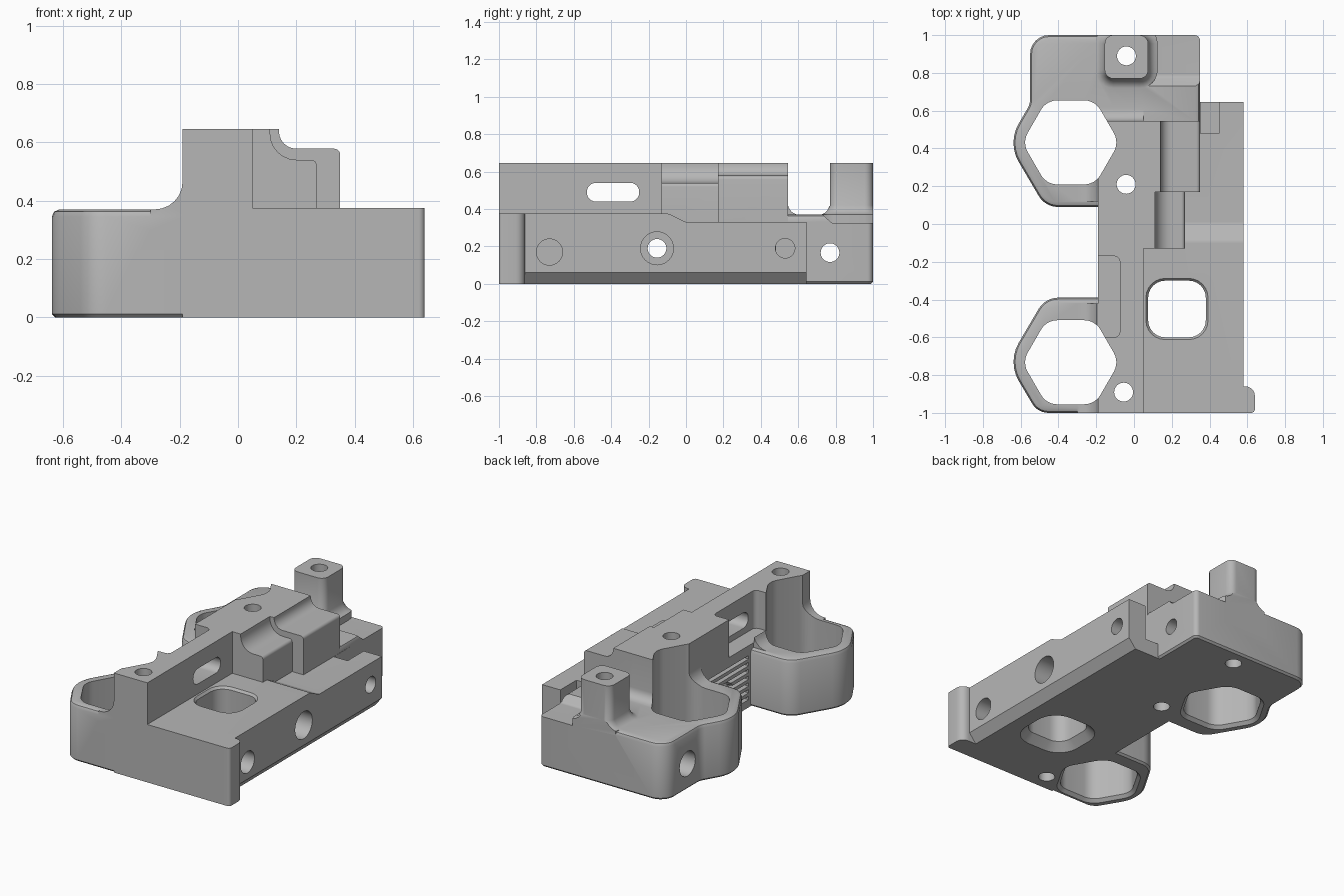
import bpy, bmesh, math
from mathutils import Vector

cube = bpy.data.objects.get("Cube")
if cube:
    bpy.data.objects.remove(cube, do_unlink=True)

grey = bpy.data.materials.new("machined grey")
grey.use_nodes = True
colour = (0.47, 0.47, 0.47, 1)
grey.diffuse_color = colour
grey.node_tree.nodes["Principled BSDF"].inputs["Base Color"].default_value = colour


def outline(corners, offset=0, steps=6):
    """Polygon offset outward, each corner (u, v, radius) rounded by an arc."""
    n = len(corners)
    pts = [Vector(c[:2]) for c in corners]
    area = sum(pts[i - 1].x * pts[i].y - pts[i].x * pts[i - 1].y for i in range(n))
    side = 1 if area > 0 else -1
    out = []
    for i, c in enumerate(corners):
        a = (pts[i] - pts[i - 1]).normalized()
        b = (pts[(i + 1) % n] - pts[i]).normalized()
        na, nb = Vector((a.y, -a.x)) * side, Vector((b.y, -b.x)) * side
        p = pts[i] + (na + nb) * offset / (1 + na.dot(nb))
        radius = c[2] if len(c) > 2 else 0
        if not radius:
            out.append(p)
            continue
        turn = a.angle_signed(b)
        convex = a.x * b.y - a.y * b.x
        grow = offset if convex * side > 0 else -offset
        r = max(radius + grow, 0.004)
        cut = r * math.tan(abs(turn) / 2)
        start = p - a * cut
        s = 1 if convex > 0 else -1
        centre = start + Vector((-a.y, a.x)) * s * r
        arm = start - centre
        for k in range(steps + 1):
            t = s * abs(turn) * k / steps
            out.append(centre + Vector((arm.x * math.cos(t) - arm.y * math.sin(t),
                                        arm.x * math.sin(t) + arm.y * math.cos(t))))
    return out


PLACE = {"z": lambda u, v, w: (u, v, w),
         "y": lambda u, v, w: (u, w, v),
         "x": lambda u, v, w: (w, u, v)}


def loft(name, corners, rings, axis="z"):
    """Stack offset copies of an outline; rings are (position, offset)."""
    bm = bmesh.new()
    loops = []
    for w, offset in rings:
        loops.append([bm.verts.new(PLACE[axis](p.x, p.y, w)) for p in outline(corners, offset)])
    n = len(loops[0])
    for low, high in zip(loops, loops[1:]):
        for i in range(n):
            j = (i + 1) % n
            bm.faces.new((low[i], low[j], high[j], high[i]))
    bm.faces.new(loops[0])
    bm.faces.new(loops[-1])
    bmesh.ops.recalc_face_normals(bm, faces=bm.faces)
    mesh = bpy.data.meshes.new(name)
    bm.to_mesh(mesh)
    bm.free()
    mesh.materials.append(grey)
    ob = bpy.data.objects.new(name, mesh)
    bpy.context.collection.objects.link(ob)
    return ob


def prism(name, corners, a, b, axis="z"):
    return loft(name, corners, [(a, 0), (b, 0)], axis)


def rect(u0, u1, v0, v1, r=0):
    return [(u0, v0, r), (u1, v0, r), (u1, v1, r), (u0, v1, r)]


def bore(u, v, r, a, b, axis):
    ring = [(u + r * math.cos(k * math.tau / 32), v + r * math.sin(k * math.tau / 32))
            for k in range(32)]
    return prism("bore", ring, a, b, axis)


def combine(body, tool, operation):
    mod = body.modifiers.new("combine", "BOOLEAN")
    mod.operation, mod.solver, mod.object = operation, "EXACT", tool
    bpy.context.view_layer.objects.active = body
    bpy.ops.object.modifier_apply(modifier=mod.name)
    bpy.data.objects.remove(tool, do_unlink=True)


def add(body, tool):
    combine(body, tool, "UNION")


def cut(body, tool):
    combine(body, tool, "DIFFERENCE")


# Rear holder with its lowered back corner
rim = [(0, -0.012), (0.012, 0), (0.345, 0), (0.362, -0.008), (0.37, -0.025)]
body = loft("bracket_body", [(0, 0.09), (-0.47, 0.09, 0.12), (-0.67, 0.43, 0.2),
                             (-0.55, 0.635, 0.1), (-0.55, 1, 0.1), (0.35, 1, 0.03),
                             (0.35, 0.3), (0, 0.3)], rim)
cut(body, prism("back_step", [(0.72, 0.38), (0.78, 0.325, 0.03), (1.1, 0.325),
                              (1.1, 0.5), (0.72, 0.5)], 0.08, 0.5, "x"))

# Front holder
add(body, loft("front_holder", [(0.02, -0.39), (-0.47, -0.39, 0.12), (-0.67, -0.73, 0.2),
                                (-0.51, -1, 0.1), (0.02, -1)], rim))

# Side block, spine and stepped shoulders
add(body, prism("side_block", [(-1, 0), (-1, 0.375), (-0.09, 0.375, 0.05), (0, 0.33, 0.05),
                               (0.645, 0.33), (0.645, 0)], -0.1, 0.58, "x"))
add(body, prism("spine", [(-1, 0), (-1, 0.645), (0.545, 0.645), (0.545, 0.37, 0.06),
                          (0.62, 0.37), (0.62, 0)], -0.19, 0.05, "x"))
for name, x0, x1, z, r, y0, y1 in (("front_shoulder", 0.11, 0.27, 0.54, 0.09, -0.13, 0.3),
                                   ("rear_shoulder", 0.14, 0.35, 0.578, 0.06, 0.17, 0.545)):
    add(body, prism(name, [(0, 0.2), (x1, 0.2), (x1, z, 0.02), (x0, z, r),
                           (x0, 0.645), (0, 0.645)], y0, y1, "y"))

# Curved fillets between spine and holders
for y0, y1 in ((-1, -0.42), (0.12, 0.54)):
    add(body, prism("fillet", [(-0.3, 0.3), (-0.3, 0.37), (-0.19, 0.37, 0.095),
                               (-0.19, 0.5), (-0.1, 0.5), (-0.1, 0.3)], y0, y1, "y"))

# Rear post with flared foot, trimmed flush at the back
add(body, loft("rear_post", rect(-0.155, 0.075, 0.77, 1, 0.045),
               [(0.2, 0.05), (0.37, 0.05), (0.376, 0.033), (0.39, 0.016),
                (0.42, 0), (0.645, 0)]))
cut(body, prism("back_trim", rect(-1, 1, 1, 1.2), -0.1, 1))

# Front flange and the sloped lower edge beside it
cut(body, prism("lower_slope", [(0.52, -0.012), (0.6, 0.084), (0.6, -0.012)], -0.86, 0.7, "y"))
add(body, loft("front_flange", [(0.5, -1), (0.64, -1, 0.02), (0.64, -0.86, 0.05), (0.5, -0.86)],
               [(0, 0), (0.375, 0)]))

# Hexagonal wells with flared bottoms
for y in (0.432, -0.732):
    hexagon = [(-0.335 + 0.257 * math.cos(k * math.pi / 3),
                y + 0.257 * math.sin(k * math.pi / 3), 0.1) for k in range(6)]
    cut(body, loft("well", hexagon, [(-0.02, 0.02), (0, 0.02), (0.02, 0), (1, 0)]))

# Window, spine slot, spine notch and rear pocket
cut(body, loft("window", rect(0.075, 0.38, -0.6, -0.3, 0.09),
               [(-0.02, 0.05), (0, 0.05), (0.05, 0), (0.36, 0), (0.375, 0.012), (0.4, 0.012)]))
cut(body, prism("slot", rect(-0.53, -0.25, 0.44, 0.54, 0.048), -0.3, 0.2, "x"))
cut(body, prism("notch", [(-0.195, -0.6), (-0.075, -0.6, 0.03), (-0.075, -0.17, 0.03),
                          (-0.195, -0.17)], 0.4, 0.8))
cut(body, prism("pocket", rect(0.351, 0.45, 0.48, 0.7), 0.1, 0.8))

# Grip grooves between the holders
for i in range(7):
    z = 0.05 + i * 0.044
    cut(body, prism("groove", rect(-0.25, -0.15, -0.37, 0.07), z, z + 0.022))

# Vertical screw holes
for x, y in ((-0.04, 0.89), (-0.042, 0.21), (-0.055, -0.89)):
    cut(body, bore(x, y, 0.05, -0.1, 1, "z"))

# Sideways holes: y, z, radius, start x, end x
for y, z, r, x0, x1 in ((-0.73, 0.17, 0.07, 0.3, 0.8), (-0.155, 0.19, 0.05, -0.4, 0.8),
                        (-0.155, 0.19, 0.088, 0.38, 0.8), (0.53, 0.19, 0.052, 0.42, 0.8),
                        (0.77, 0.167, 0.05, -0.8, 0.6), (0.77, 0.167, 0.08, -0.8, -0.35)):
    cut(body, bore(y, z, r, x0, x1, "x"))

# Smooth shading with crisp edges
bpy.ops.object.select_all(action="DESELECT")
body.select_set(True)
bpy.context.view_layer.objects.active = body
bpy.ops.object.shade_smooth_by_angle(angle=math.radians(32))
